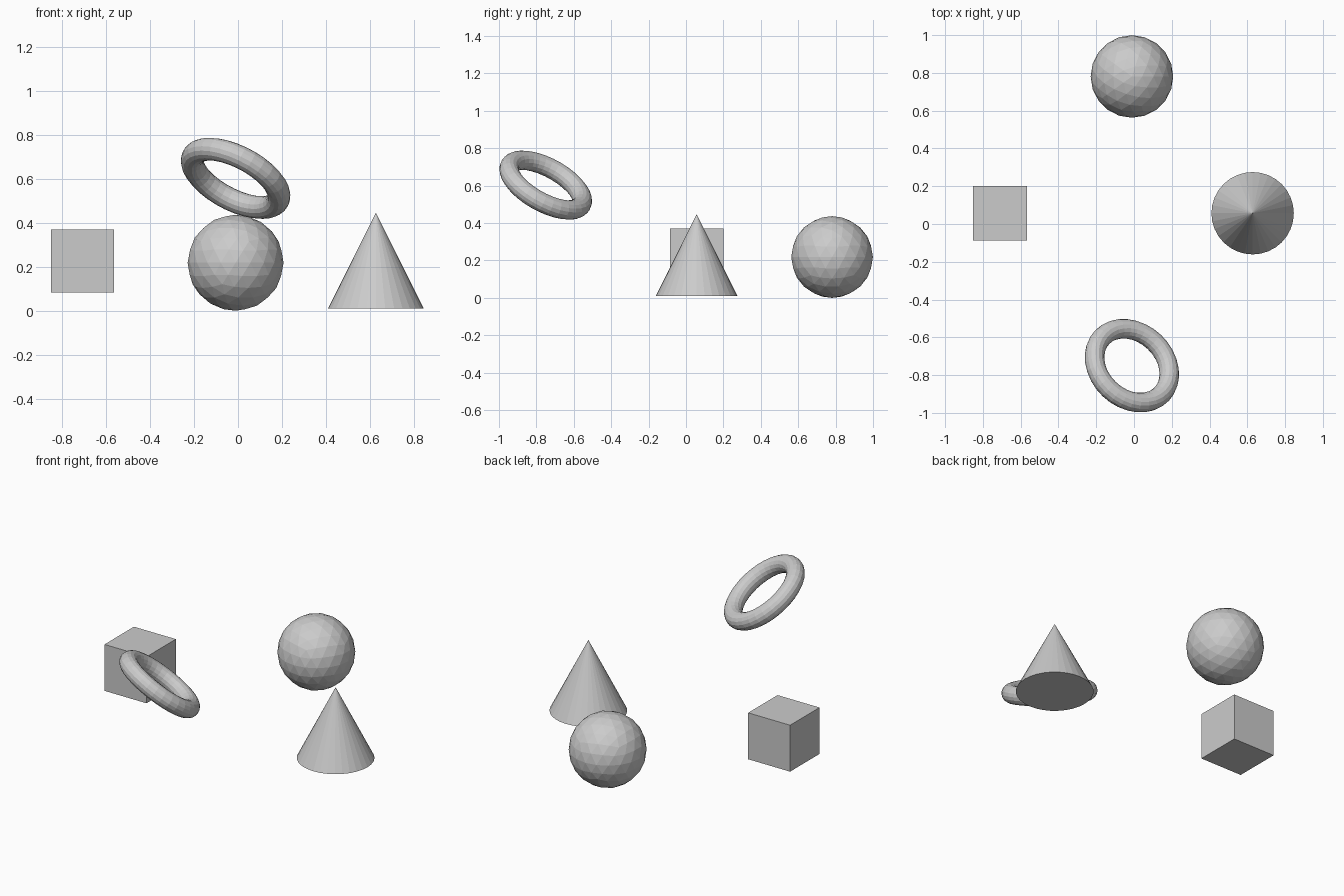
import bpy
from mathutils import Vector

if "Cube" in bpy.data.objects:
    bpy.data.objects.remove(bpy.data.objects["Cube"])


def name_part(name):
    obj = bpy.context.object
    obj.name = name
    obj.data.name = name
    return obj


# Cube on the left
bpy.ops.mesh.primitive_cube_add(size=0.287, location=(-0.709, 0.057, 0.227))
name_part("cube")

# Cone on the right
bpy.ops.mesh.primitive_cone_add(vertices=32, radius1=0.218, radius2=0, depth=0.436,
                                location=(0.628, 0.057, 0.229))
name_part("cone")

# Faceted ball at the back
bpy.ops.mesh.primitive_ico_sphere_add(subdivisions=3, radius=0.2185,
                                      location=(-0.011, 0.781, 0.2185))
name_part("ball")

# Tilted ring at the front, leaning down towards +x and +y
tilt = Vector((0.42, 0.44, 0.79)).to_track_quat('Z', 'Y').to_euler()
bpy.ops.mesh.primitive_torus_add(major_radius=0.218, minor_radius=0.052,
                                 major_segments=32, minor_segments=16,
                                 location=(-0.011, -0.75, 0.603), rotation=tilt)
name_part("ring")
